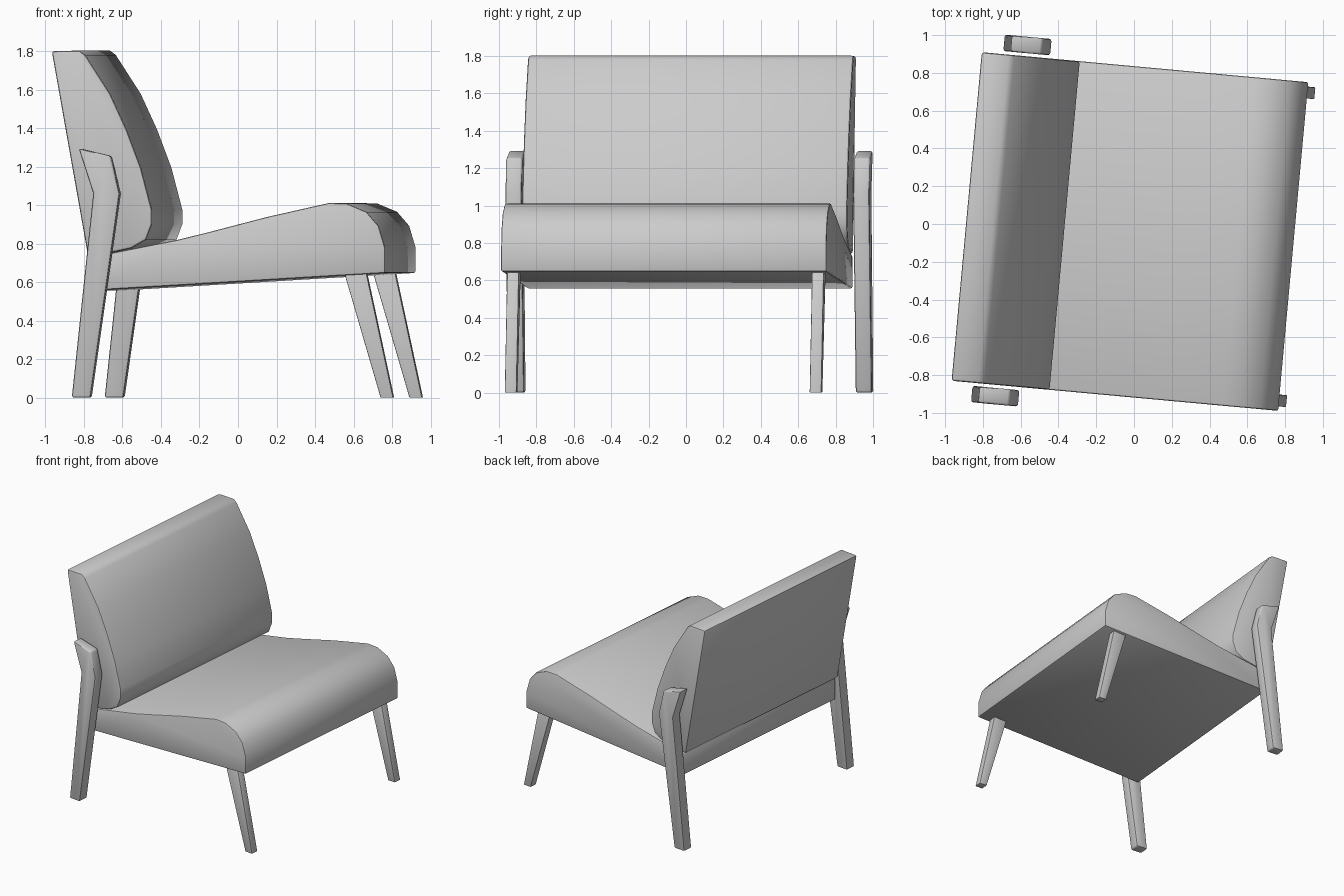
import bpy, bmesh, math
from mathutils import Matrix

if "Cube" in bpy.data.objects:
    bpy.data.objects.remove(bpy.data.objects["Cube"])

TURN = Matrix.Rotation(math.radians(-5.25), 4, 'Z')   # whole chair is turned slightly
CENTRE = TURN @ Matrix.Translation((0, -0.0415, 0))


def prism(name, profile, y0, y1, bevel, mirror=False):
    """Extrude an x-z profile from y0 to y1, soften its hard edges."""
    bm = bmesh.new()
    face = bm.faces.new([bm.verts.new((x, y0, z)) for x, z in profile])
    ext = bmesh.ops.extrude_face_region(bm, geom=[face])
    moved = [v for v in ext['geom'] if isinstance(v, bmesh.types.BMVert)]
    bmesh.ops.translate(bm, verts=moved, vec=(0, y1 - y0, 0))
    bmesh.ops.recalc_face_normals(bm, faces=bm.faces)
    hard = [e for e in bm.edges if e.calc_face_angle() > math.radians(50)]
    bmesh.ops.bevel(bm, geom=hard, offset=bevel, segments=2, profile=0.5,
                    affect='EDGES', clamp_overlap=True)
    mesh = bpy.data.meshes.new(name)
    bm.to_mesh(mesh)
    bm.free()
    ob = bpy.data.objects.new(name, mesh)
    bpy.context.collection.objects.link(ob)
    ob.matrix_world = CENTRE
    bpy.ops.object.select_all(action='DESELECT')
    bpy.context.view_layer.objects.active = ob
    ob.select_set(True)
    bpy.ops.object.shade_smooth_by_angle(angle=math.radians(42))
    if mirror:
        mod = ob.modifiers.new("Mirror", 'MIRROR')
        mod.use_axis = (False, True, False)
    return ob


# Seat cushion: wedge with a rolled front
prism("seat", [(-0.676, 0.735), (-0.60, 0.747), (-0.23, 0.82), (-0.064, 0.861),
               (0.237, 0.939), (0.558, 1.011), (0.651, 1.008), (0.754, 0.965),
               (0.817, 0.892), (0.850, 0.78), (0.850, 0.648), (-0.676, 0.557)],
      -0.8735, 0.8735, 0.01)

# Backrest cushion: flat rear, bulging front
prism("backrest", [(-0.888, 1.80), (-0.742, 1.802), (-0.712, 1.779), (-0.582, 1.577),
                   (-0.496, 1.39), (-0.422, 1.193), (-0.365, 0.975), (-0.365, 0.902),
                   (-0.396, 0.82), (-0.473, 0.776), (-0.605, 0.747), (-0.700, 0.742)],
      -0.8735, 0.8735, 0.014)

# Rear legs: bent posts outside the cushions
prism("rear_leg", [(-0.738, 1.295), (-0.571, 1.255), (-0.524, 1.06), (-0.676, 0.0),
                   (-0.774, 0.0), (-0.662, 1.06)],
      0.89, 0.977, 0.012, mirror=True)

# Front legs: tapered, raked forward under the seat
prism("front_leg", [(0.629, 0.67), (0.746, 0.67), (0.891, 0.0), (0.825, 0.0)],
      0.787, 0.85, 0.005, mirror=True)
